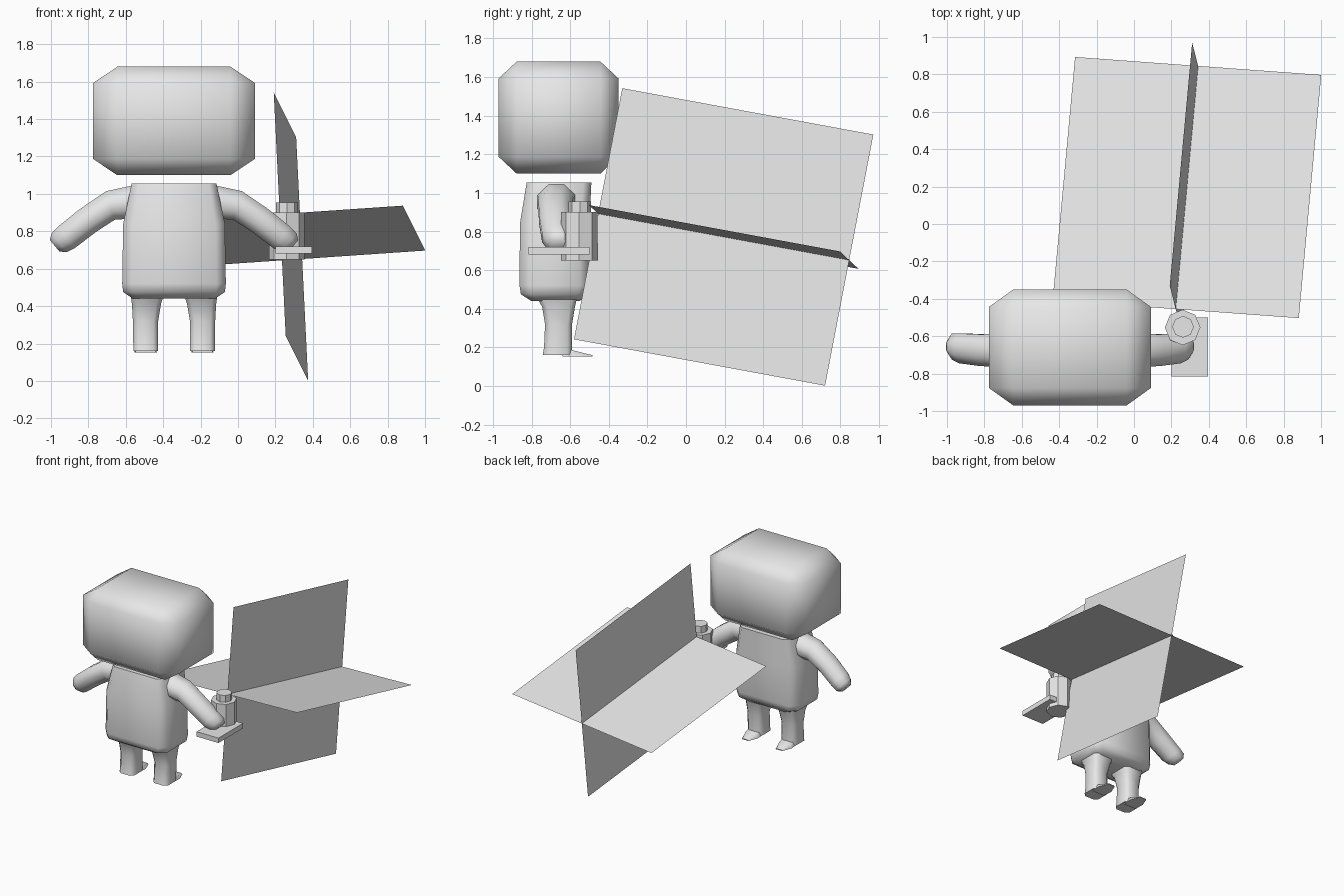
import bpy
import bmesh
from math import cos, sin, pi, radians
from mathutils import Vector

old = bpy.data.objects.get("Cube")
if old:
    bpy.data.objects.remove(old, do_unlink=True)

GREY = (0.8, 0.8, 0.8, 1)
grey = bpy.data.materials.new("plain_grey")
grey.use_nodes = True
grey.diffuse_color = GREY
grey.node_tree.nodes["Principled BSDF"].inputs["Base Color"].default_value = GREY

MID = -0.342  # the body's own centre line in x


def finish(name, bm, angle=None):
    """Turn a bmesh into a named object, smooth below the given angle."""
    bmesh.ops.recalc_face_normals(bm, faces=bm.faces)
    mesh = bpy.data.meshes.new(name)
    bm.to_mesh(mesh)
    bm.free()
    mesh.materials.append(grey)
    obj = bpy.data.objects.new(name, mesh)
    bpy.context.collection.objects.link(obj)
    if angle:
        bpy.ops.object.select_all(action='DESELECT')
        obj.select_set(True)
        bpy.context.view_layer.objects.active = obj
        bpy.ops.object.shade_smooth_by_angle(angle=radians(angle))
    return obj


def box(name, low, high, bevel=0, angle=None):
    """Box between two corners; the bevel is a share of each side."""
    bm = bmesh.new()
    bmesh.ops.create_cube(bm, size=1)
    if bevel:
        bmesh.ops.bevel(bm, geom=bm.edges[:], offset=bevel, segments=1,
                        affect='EDGES', profile=0.5)
    low, high = Vector(low), Vector(high)
    bmesh.ops.scale(bm, vec=high - low, verts=bm.verts)
    bmesh.ops.translate(bm, vec=(low + high) / 2, verts=bm.verts)
    return finish(name, bm, angle)


def loft(name, rings, angle=60):
    """Skin over a list of closed rings with capped ends."""
    bm = bmesh.new()
    loops = [[bm.verts.new(p) for p in ring] for ring in rings]
    n = len(loops[0])
    for a, b in zip(loops, loops[1:]):
        for i in range(n):
            j = (i + 1) % n
            bm.faces.new((a[i], a[j], b[j], b[i]))
    bm.faces.new(loops[0])
    bm.faces.new(loops[-1])
    return finish(name, bm, angle)


def rounded_rect(x0, x1, y0, y1, z, cut):
    """Horizontal rectangle with cut corners."""
    return [(x0 + cut, y0, z), (x1 - cut, y0, z), (x1, y0 + cut, z), (x1, y1 - cut, z),
            (x1 - cut, y1, z), (x0 + cut, y1, z), (x0, y1 - cut, z), (x0, y0 + cut, z)]


def cylinder(name, x, y, z0, z1, radius, sides=8):
    ring = [(x + radius * cos(2 * pi * i / sides), y + radius * sin(2 * pi * i / sides))
            for i in range(sides)]
    return loft(name, [[(px, py, z) for px, py in ring] for z in (z0, z1)], 30)


# Head: chamfered block with soft shading
box("head", (-0.775, -0.97, 1.10), (0.09, -0.35, 1.68), 0.15, 180)

# Torso: half width, back, front, height, corner cut
torso = [(0.22, -0.80, -0.55, 0.44, 0.05),
         (0.272, -0.855, -0.51, 0.475, 0.05),
         (0.277, -0.862, -0.50, 0.52, 0.05),
         (0.272, -0.86, -0.50, 0.84, 0.05),
         (0.227, -0.825, -0.49, 1.055, 0.04)]
loft("torso", [rounded_rect(MID - w, MID + w, y0, y1, z, c) for w, y0, y1, z, c in torso])

# Arm stations: distance out, y, height, radius, depth radius, tilt in degrees
arm = [(0.20, -0.67, 0.96, 0.09, 0.10, 0),
       (0.34, -0.675, 0.938, 0.08, 0.09, 17),
       (0.46, -0.675, 0.858, 0.075, 0.085, 37),
       (0.575, -0.665, 0.768, 0.073, 0.08, 37),
       (0.615, -0.655, 0.738, 0.064, 0.07, 40),
       (0.638, -0.655, 0.722, 0.04, 0.045, 40)]
# Leg stations: inner and outer distance, back, front, height
leg = [(0.05, 0.235, -0.78, -0.56, 0.475),
       (0.07, 0.225, -0.745, -0.575, 0.41),
       (0.085, 0.22, -0.73, -0.59, 0.32),
       (0.085, 0.218, -0.735, -0.59, 0.20),
       (0.085, 0.218, -0.742, -0.59, 0.16)]

for side, s in (("right", -1), ("left", 1)):
    rings = []
    for out, y, z, r, depth, tilt in arm:
        t = radians(tilt)
        ring = []
        for i in range(8):
            a = 2 * pi * (i + 0.5) / 8
            k = 1.08 * r * cos(a)
            ring.append((MID + s * (out + k * sin(t)), y + 1.08 * depth * sin(a), z + k * cos(t)))
        rings.append(ring)
    loft(side + "_arm", rings)

    rings = []
    for inner, outer, y0, y1, z in leg:
        xs = sorted((MID + s * inner, MID + s * outer))
        rings.append(rounded_rect(xs[0], xs[1], y0, y1, z, 0.025))
    loft(side + "_leg", rings)

    # Thin toe wedge
    toe = []
    for y, half, top in ((-0.64, 0.055, 0.20), (-0.56, 0.06, 0.178), (-0.485, 0.03, 0.16)):
        c = MID + s * 0.152
        toe.append([(c - half, y, 0.153), (c + half, y, 0.153),
                    (c + half * 0.8, y, top), (c - half * 0.8, y, top)])
    loft(side + "_toe", toe)

# Held canister with its cap, and the small tray below the hand
cylinder("canister", 0.26, -0.553, 0.65, 0.90, 0.095)
cylinder("canister_cap", 0.262, -0.55, 0.90, 0.955, 0.058)
box("tray", (0.20, -0.815, 0.68), (0.395, -0.50, 0.72))

# Two crossed square panels sharing one long axis
centre = Vector((0.283, 0.195, 0.772))
along = Vector((0.06, 0.65, -0.12))
for name, across in (("flat_panel", Vector((0.658, -0.048, 0.045))),
                     ("upright_panel", Vector((-0.032, 0.125, 0.65)))):
    bm = bmesh.new()
    bm.faces.new([bm.verts.new(centre + along * u + across * v)
                  for u, v in ((-1, -1), (1, -1), (1, 1), (-1, 1))])
    finish(name, bm)
